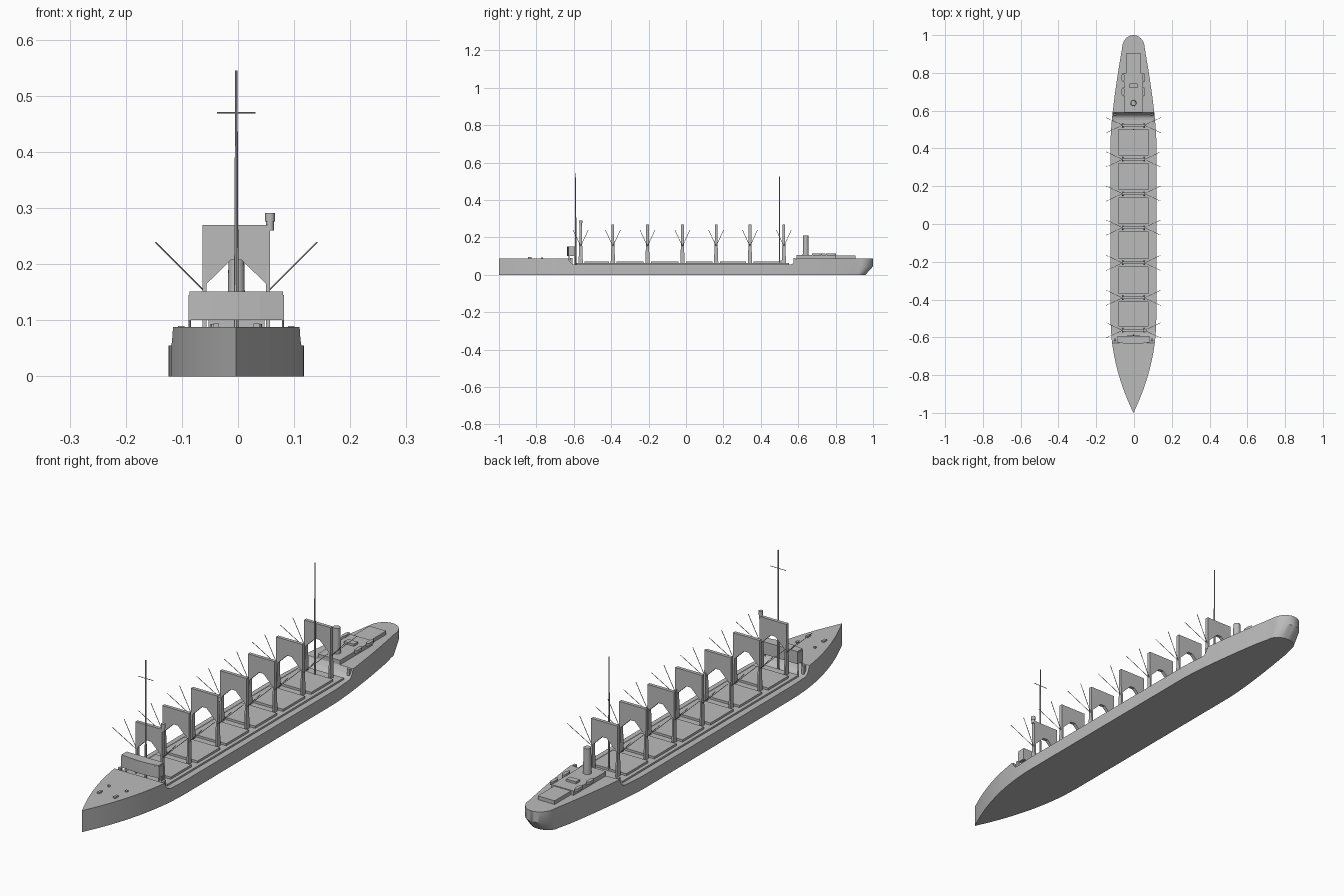
import bpy, bmesh, math
from mathutils import Vector

if "Cube" in bpy.data.objects:
    bpy.data.objects.remove(bpy.data.objects["Cube"], do_unlink=True)

CX = -0.003  # centreline of the ship
grey = bpy.data.materials.new("hull_grey")
grey.use_nodes = True
grey.diffuse_color = (0.5, 0.5, 0.5, 1)
grey.node_tree.nodes["Principled BSDF"].inputs["Base Color"].default_value = (0.5, 0.5, 0.5, 1)


def finish(name, bm, smooth=False):
    bmesh.ops.recalc_face_normals(bm, faces=bm.faces)
    mesh = bpy.data.meshes.new(name)
    bm.to_mesh(mesh)
    bm.free()
    mesh.materials.append(grey)
    obj = bpy.data.objects.new(name, mesh)
    obj.location.x = CX
    bpy.context.collection.objects.link(obj)
    if smooth:
        bpy.ops.object.select_all(action="DESELECT")
        obj.select_set(True)
        bpy.context.view_layer.objects.active = obj
        bpy.ops.object.shade_smooth_by_angle(angle=math.radians(35))
    return obj


def prism(name, points, axis, depth):
    """Extrude a closed outline of 3D points along an axis."""
    bm = bmesh.new()
    face = bm.faces.new([bm.verts.new(p) for p in points])
    new = bmesh.ops.extrude_face_region(bm, geom=[face])["geom"]
    verts = [v for v in new if isinstance(v, bmesh.types.BMVert)]
    bmesh.ops.translate(bm, verts=verts, vec=Vector(axis) * depth)
    return finish(name, bm)


def box(name, x0, x1, y0, y1, z0, z1):
    return prism(name, [(x0, y0, z0), (x1, y0, z0), (x1, y1, z0), (x0, y1, z0)], (0, 0, 1), z1 - z0)


def rod(name, a, b, r0, r1=None, sides=8):
    a, b = Vector(a), Vector(b)
    bm = bmesh.new()
    bmesh.ops.create_cone(bm, cap_ends=True, segments=sides, radius1=r0,
                          radius2=r0 if r1 is None else r1, depth=(b - a).length)
    turn = (b - a).to_track_quat("Z", "Y").to_matrix()
    bmesh.ops.rotate(bm, verts=bm.verts, matrix=turn)
    bmesh.ops.translate(bm, verts=bm.verts, vec=(a + b) / 2)
    return finish(name, bm, True)


# Hull: cross-sections lofted from bow to stern, with raised ends
def deck_height(y):
    if y < -0.63 or y > 0.59:
        return 0.088
    t = max((-0.60 - y) / 0.03, (y - 0.56) / 0.03, 0)
    return 0.055 + 0.033 * t * t


def half_width(y):
    if y < -0.5:
        return max(0.121 * (1 - ((-0.5 - y) / 0.5) ** 2), 0.0005)
    if y < 0.45:
        return 0.121
    if y < 0.93:
        return 0.121 - 0.061 * ((y - 0.45) / 0.48) ** 1.4
    return max(0.06 * math.sqrt(max(1 - ((y - 0.93) / 0.07) ** 2, 0)), 0.0005)


stations = [-1 + 0.025 * i for i in range(15)]
stations += [-0.63, -0.62, -0.61, -0.6, -0.55, -0.5, 0.45, 0.5, 0.56, 0.57, 0.58, 0.59]
stations += [0.65, 0.7, 0.75, 0.8, 0.85, 0.9]
stations += [0.93 + 0.07 * math.sin(math.radians(a)) for a in range(0, 91, 10)]
bm = bmesh.new()
rings = []
for y in stations:
    w, top = half_width(y), deck_height(y)
    foot = y if y < 0.85 else 0.85 + (y - 0.85) * 0.73
    section = [(-w, foot, 0), (w, foot, 0), (w, y, 0.045), (w, y, top), (-w, y, top), (-w, y, 0.045)]
    rings.append([bm.verts.new(p) for p in section])
for a, b in zip(rings, rings[1:]):
    for i in range(6):
        j = (i + 1) % 6
        bm.faces.new((a[i], a[j], b[j], b[i]))
bm.faces.new(rings[0])
bm.faces.new(rings[-1])
finish("hull", bm, True)

# Cargo deck and hatch covers between the towers
towers = [-0.563, -0.391, -0.206, -0.019, 0.161, 0.342, 0.523]
box("cargo_deck", -0.095, 0.095, -0.585, 0.55, 0.05, 0.062)
for y0, y1 in zip(towers, towers[1:]):
    box("hatch_cover", -0.08, 0.08, y0 + 0.02, y1 - 0.02, 0.06, 0.071)

# Loading towers: notched panel, two legs and four booms each
for y in towers:
    panel = [(-0.06, 0.158), (-0.06, 0.27), (0.06, 0.27), (0.06, 0.158), (0.01, 0.207), (-0.01, 0.207)]
    prism("tower_panel", [(x, y - 0.007, z) for x, z in panel], (0, 1, 0), 0.014)
    for s in (-1, 1):
        leg = [(-0.012, 0.055), (0.012, 0.055), (0.007, 0.19), (-0.007, 0.19)]
        prism("tower_leg", [(s * 0.06, y + dy, z) for dy, z in leg], (-s, 0, 0), 0.007)
        for d in (-1, 1):
            rod("boom", (s * 0.058, y, 0.153), (s * 0.144, y + d * 0.04, 0.239), 0.0012, sides=6)
rod("vent_post", (0.06, -0.563, 0.26), (0.06, -0.563, 0.28), 0.007, sides=12)
rod("vent_cap", (0.06, -0.563, 0.276), (0.06, -0.563, 0.291), 0.009, sides=12)

# Masts
rod("fore_mast", (0, -0.59, 0.055), (0, -0.59, 0.545), 0.0045, 0.002)
rod("fore_mast_yard", (-0.034, -0.59, 0.47), (0.034, -0.59, 0.47), 0.0012)
rod("aft_mast", (0, 0.5, 0.055), (0, 0.5, 0.525), 0.004, 0.002)

# Bridge with a slightly curved front, on corner posts
front = [(0.085 * t, -0.635 + 0.008 * t * t) for t in (-1, -0.5, 0, 0.5, 1)]
outline = front + [(0.085, -0.594), (-0.085, -0.594)]
prism("bridge", [(x, y, 0.1) for x, y in outline], (0, 0, 1), 0.045)
prism("bridge_roof", [(x * 0.98, y, 0.145) for x, y in outline], (0, 0, 1), 0.006)
for s in (-1, 1):
    for y in (-0.625, -0.598):
        rod("bridge_post", (s * 0.083, y, 0.055), (s * 0.083, y, 0.11), 0.002)
    # Mooring gear at both ends
    box("bollard", s * 0.036 - 0.005, s * 0.036 + 0.005, -0.845, -0.825, 0.085, 0.094)
    rod("capstan", (s * 0.04, -0.77, 0.085), (s * 0.04, -0.77, 0.093), 0.006)
    for y in (-0.613, 0.58):
        box("deck_locker", s * 0.098 - 0.006, s * 0.098 + 0.006, y - 0.006, y + 0.006, 0.055, 0.09)

# Stern deckhouse, funnel and lifeboats
box("deckhouse", -0.05, 0.05, 0.59, 0.8, 0.085, 0.106)
box("aft_house", -0.038, 0.038, 0.8, 0.905, 0.085, 0.103)
box("skylight", -0.022, 0.022, 0.72, 0.745, 0.1, 0.115)
rod("funnel", (0, 0.64, 0.1), (0, 0.64, 0.21), 0.016, 0.014, 20)
for s in (-1, 1):
    for y in (0.7, 0.775):
        boat = [(0, -0.026), (0.007, -0.014), (0.007, 0.014), (0, 0.026), (-0.007, 0.014), (-0.007, -0.014)]
        prism("lifeboat", [(s * 0.055 + x, y + dy, 0.102) for x, dy in boat], (0, 0, 1), 0.012)
